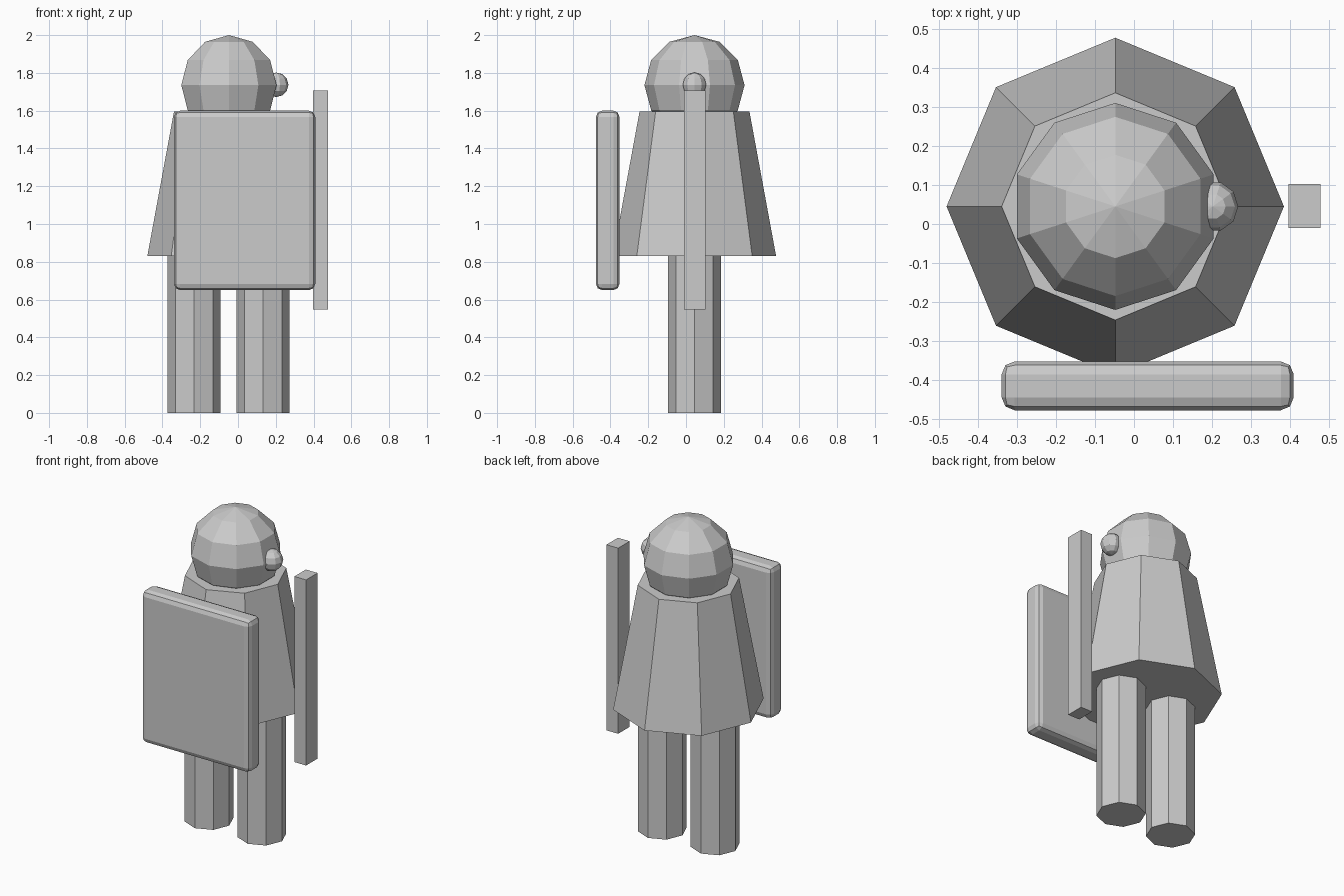
import bpy, bmesh, math
from mathutils import Matrix, Vector

cube = bpy.data.objects.get("Cube")
if cube:
    bpy.data.objects.remove(cube, do_unlink=True)

# One plain grey for every part
grey = bpy.data.materials.new("light grey")
grey.use_nodes = True
grey.diffuse_color = (0.6, 0.6, 0.6, 1)
grey.node_tree.nodes["Principled BSDF"].inputs["Base Color"].default_value = (0.6, 0.6, 0.6, 1)


def finish(name, bm, loc):
    bmesh.ops.recalc_face_normals(bm, faces=bm.faces)
    mesh = bpy.data.meshes.new(name)
    bm.to_mesh(mesh)
    bm.free()
    mesh.materials.append(grey)
    obj = bpy.data.objects.new(name, mesh)
    obj.location = loc
    bpy.context.collection.objects.link(obj)
    return obj


def prism(name, loc, r_bottom, r_top, height, sides=8):
    """Tapered column standing on loc, with corners on the x and y axes."""
    bm = bmesh.new()
    rings = []
    for r, z in ((r_bottom, 0), (r_top, height)):
        rings.append([bm.verts.new((r * math.cos(a), r * math.sin(a), z))
                      for a in (i * math.tau / sides for i in range(sides))])
        bm.faces.new(rings[-1])
    for i in range(sides):
        j = (i + 1) % sides
        bm.faces.new((rings[0][i], rings[0][j], rings[1][j], rings[1][i]))
    return finish(name, bm, loc)


def ball(name, loc, radius, turn=0, segments=10, rings=6):
    """Faceted sphere with its poles on z and a corner facing +y, before turning."""
    bm = bmesh.new()
    bmesh.ops.create_uvsphere(bm, u_segments=segments, v_segments=rings, radius=radius)
    # bring the first equator corner to +y, then turn
    v = max(bm.verts, key=lambda p: (round(math.hypot(p.co.x, p.co.y), 4), p.co.y))
    angle = math.pi / 2 - math.atan2(v.co.y, v.co.x) + turn
    bmesh.ops.rotate(bm, verts=bm.verts, cent=(0, 0, 0), matrix=Matrix.Rotation(angle, 3, 'Z'))
    return finish(name, bm, loc)


def box(name, low, high, bevel=0):
    """Box between two corners, with optional rounded edges."""
    low, high = Vector(low), Vector(high)
    bm = bmesh.new()
    bmesh.ops.create_cube(bm, size=1)
    bmesh.ops.scale(bm, vec=high - low, verts=bm.verts)
    obj = finish(name, bm, (low + high) / 2)
    if bevel:
        mod = obj.modifiers.new("rounded edges", 'BEVEL')
        mod.width = bevel
        mod.segments = 2
    return obj


CX, CY = -0.048, 0.045

# Legs
for side, x in (("right", -0.232), ("left", 0.133)):
    prism(side + "_leg", (x, CY, 0), 0.14, 0.14, 0.84)

# Robe and head
prism("robe", (CX, CY, 0.83), 0.432, 0.291, 0.765)
ball("head", (CX, CY, 1.735), 0.265)

# Small knob on the side of the head
ball("head_knob", (0.202, CY, 1.737), 0.065, turn=-math.pi / 2)

# Shield in front, staff at the left side
box("shield", (-0.339, -0.477, 0.65), (0.409, -0.352, 1.60), bevel=0.033)
box("staff", (0.396, -0.01, 0.548), (0.477, 0.103, 1.706))
